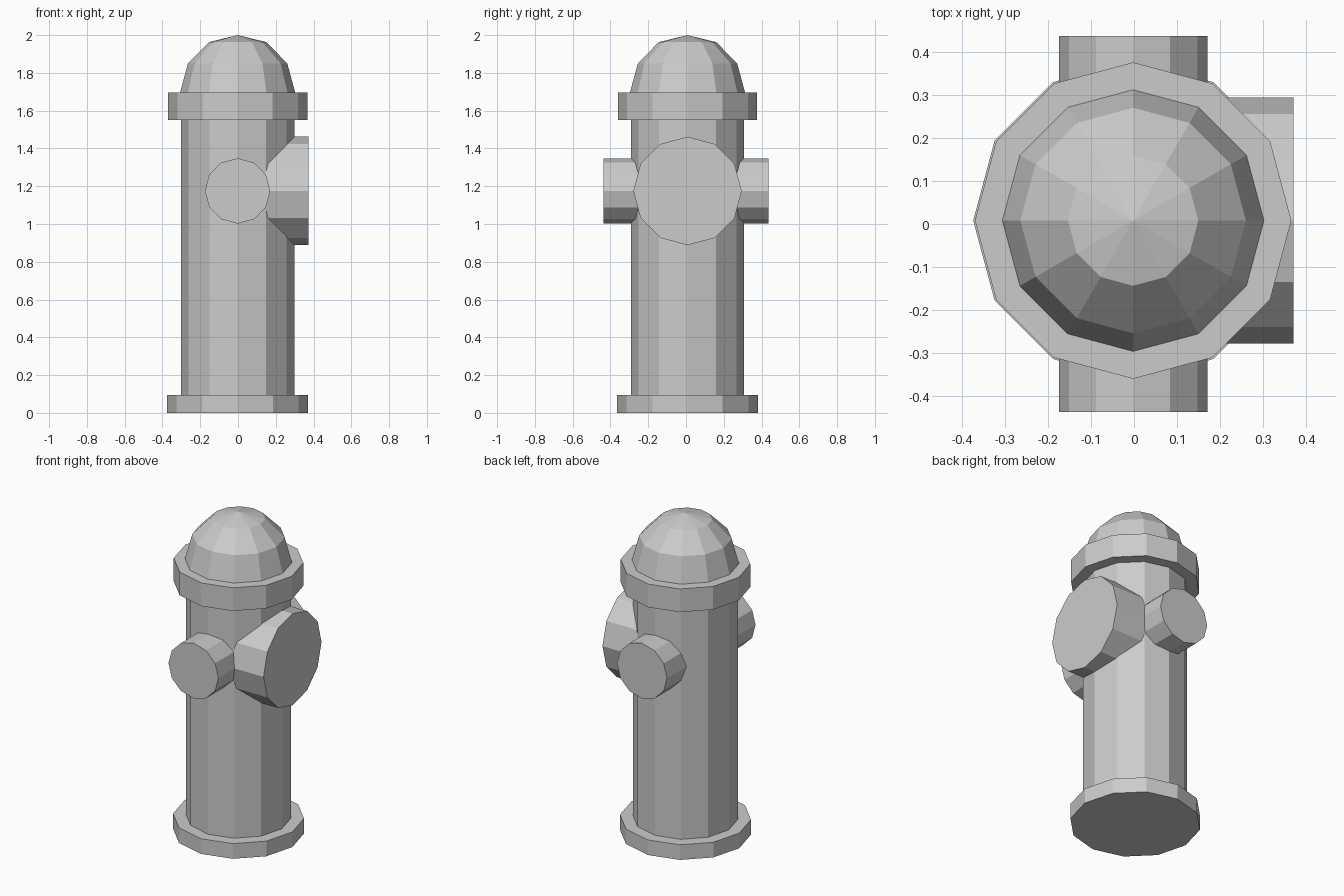
import bpy, bmesh
from math import cos, sin, tau

if "Cube" in bpy.data.objects:
    bpy.data.objects.remove(bpy.data.objects["Cube"])

SIDES = 12
CY = 0.008  # the upright column sits slightly towards the back


def lathe(name, profile, axis="z", center=(0, 0, 0)):
    """Turn (radius, position along axis) points into a closed 12-sided solid."""
    bm = bmesh.new()
    rings = []
    for r, h in profile:
        ring = []
        for i in range(SIDES):
            a = tau * i / SIDES
            u, v = r * cos(a), r * sin(a)
            co = {"z": (u, v, h), "y": (u, h, v), "x": (h, u, v)}[axis]
            ring.append(bm.verts.new(co))
        rings.append(ring)
    for low, high in zip(rings, rings[1:]):
        for i in range(SIDES):
            j = (i + 1) % SIDES
            bm.faces.new((low[i], low[j], high[j], high[i]))
    bm.faces.new(rings[0])
    if profile[-1][0] > 0:
        bm.faces.new(rings[-1])
    bmesh.ops.remove_doubles(bm, verts=bm.verts, dist=1e-5)
    bmesh.ops.recalc_face_normals(bm, faces=bm.faces)
    mesh = bpy.data.meshes.new(name)
    bm.to_mesh(mesh)
    bm.free()
    obj = bpy.data.objects.new(name, mesh)
    obj.location = center
    bpy.context.collection.objects.link(obj)
    return obj


# Upright column: foot flange, barrel, collar and faceted dome
column = (-0.002, CY, 0)
lathe("base_flange", [(0.373, 0), (0.373, 0.095)], center=column)
lathe("barrel", [(0.3, 0.05), (0.3, 1.6)], center=column)
lathe("collar", [(0.369, 1.55), (0.369, 1.695)], center=column)
lathe("dome", [(0.305, 1.695), (0.263, 1.85), (0.152, 1.963), (0, 2.0)], center=column)

# Small side outlets at the front and back
for name, side in (("front_outlet", -1), ("back_outlet", 1)):
    lathe(name, [(0.173, 0), (0.173, side * 0.438)], "y", (-0.002, 0, 1.175))

# Large outlet on the right
lathe("main_outlet", [(0.287, 0), (0.287, 0.372)], "x", (0, CY, 1.175))
